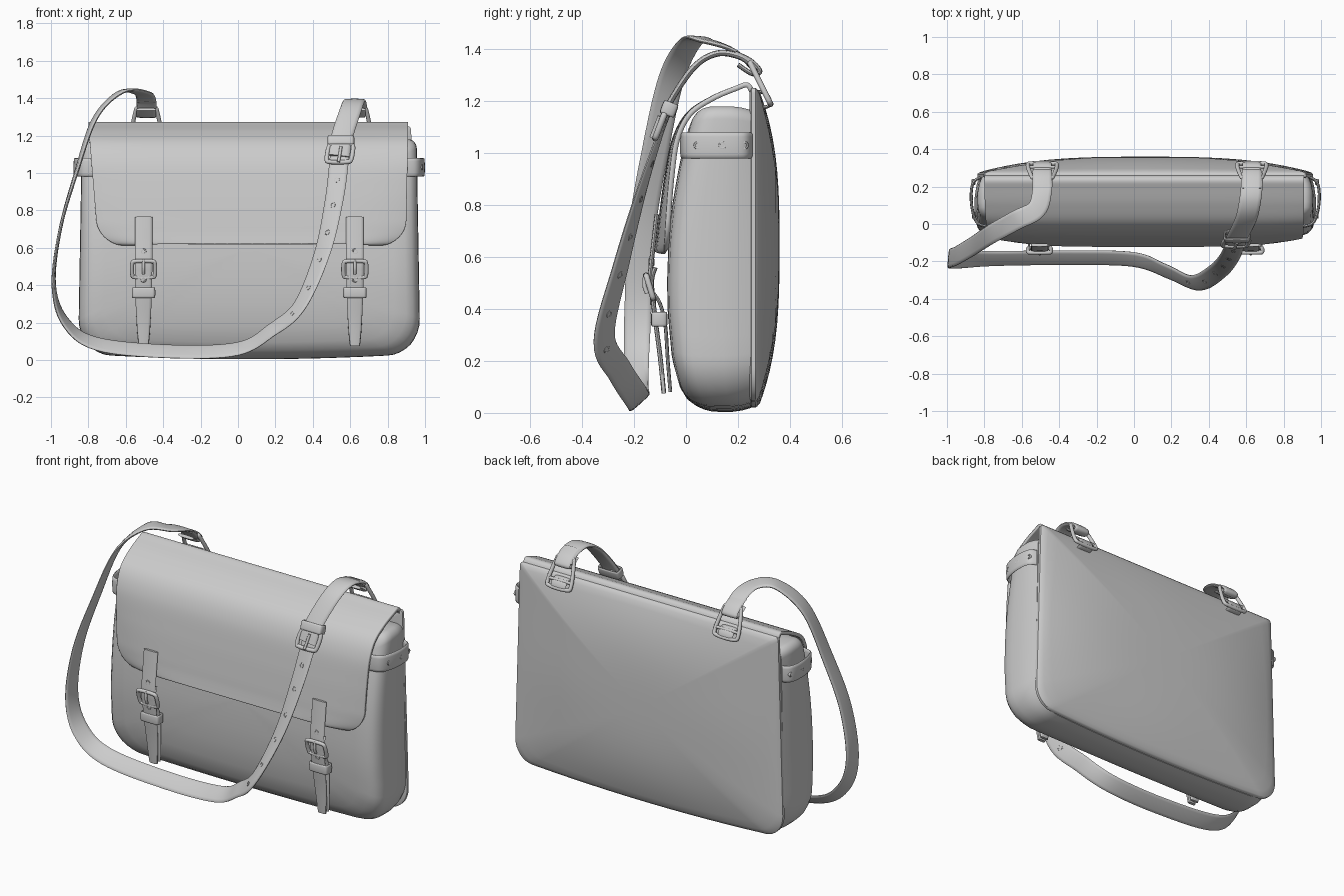
import bpy, math
from mathutils import Vector as V

if "Cube" in bpy.data.objects:
    bpy.data.objects.remove(bpy.data.objects["Cube"])

X, Y, Z = V((1, 0, 0)), V((0, 1, 0)), V((0, 0, 1))


def make(name, verts, faces, angle=50):
    me = bpy.data.meshes.new(name)
    me.from_pydata([tuple(v) for v in verts], [], faces)
    ob = bpy.data.objects.new(name, me)
    bpy.context.collection.objects.link(ob)
    bpy.ops.object.select_all(action='DESELECT')
    bpy.context.view_layer.objects.active = ob
    ob.select_set(True)
    bpy.ops.object.mode_set(mode='EDIT')
    bpy.ops.mesh.select_all(action='SELECT')
    bpy.ops.mesh.normals_make_consistent(inside=False)
    bpy.ops.object.mode_set(mode='OBJECT')
    bpy.ops.object.shade_smooth_by_angle(angle=math.radians(angle))
    return ob


def rings_mesh(name, rings, cyclic=False):
    k, n = len(rings[0]), len(rings)
    faces = []
    for i in range(n if cyclic else n - 1):
        j = (i + 1) % n
        faces += [(i*k + a, i*k + (a+1) % k, j*k + (a+1) % k, j*k + a) for a in range(k)]
    if not cyclic:
        faces += [tuple(range(k)), tuple(range((n-1)*k, n*k))]
    return make(name, [v for r in rings for v in r], faces)


def spline(pts, cyclic=False, seg=8):
    # Catmull-Rom samples
    pts, n, out = [V(p) for p in pts], len(pts), []
    get = (lambda i: pts[i % n]) if cyclic else (lambda i: pts[max(0, min(n-1, i))])
    for i in range(n if cyclic else n - 1):
        a, b, c, d = (get(i + o) for o in (-1, 0, 1, 2))
        for s in range(seg):
            t = s / seg
            out.append(0.5*(2*b + (c-a)*t + (2*a-5*b+4*c-d)*t*t + (3*b-a-3*c+d)*t**3))
    return out if cyclic else out + [pts[-1]]


def sweep(name, pts, dirs, a, b, cyclic=False, seg=8, tip=1.0):
    # flat or round section along a path; dirs give the width direction
    P = spline(pts, cyclic, seg)
    D = spline(dirs, cyclic, seg) if isinstance(dirs, list) else [dirs]*len(P)
    e = 1 if a == b else 0.6
    n, rings, frames = len(P), [], []
    for i, p in enumerate(P):
        t = (P[(i+1) % n] - P[i-1]) if cyclic else (P[min(i+1, n-1)] - P[max(i-1, 0)])
        t.normalize()
        d = (D[i] - t*D[i].dot(t)).normalized()
        m = t.cross(d)
        w = a*(1 + (tip - 1)*(i/(n-1))**3)
        ring = []
        for q in range(12):
            c, s = math.cos(q*math.pi/6), math.sin(q*math.pi/6)
            ring.append(p + d*w*math.copysign(abs(c)**e, c) + m*b*math.copysign(abs(s)**e, s))
        rings.append(ring)
        frames.append((p, d, t))
    rings_mesh(name, rings, cyclic)
    return frames


def loop(name, c, R, U, w, h, a, b, top=1.0, seg=5):
    # rounded rectangular loop in the R/U plane
    R, U, c = R.normalized(), U.normalized(), V(c)
    loc = [(-.7, -1), (.7, -1), (1, -.7), (top, .7), (.7*top, 1), (-.7*top, 1), (-top, .7), (-1, -.7)]
    sweep(name, [c + R*x*w + U*z*h for x, z in loc], R.cross(U), a, b, True, seg)


def eyelet(name, c, R, U, depth=.011):
    pts = [V(c) + (R*math.cos(q*math.pi/4) + U*math.sin(q*math.pi/4))*.012 for q in range(8)]
    sweep(name, pts, R.cross(U), depth, .004, True, 2)


def lerp(z, table):
    for (z0, v0), (z1, v1) in zip(table, table[1:]):
        if z <= z1:
            return v0 + (v1-v0)*max(0, (z-z0)/(z1-z0))
    return table[-1][1]


def outline(cx, wt, wb, z0, z1, rb, rt, round_off=0):
    # rounded panel outline in x/z, tapered, with a sagging base; round_off blends it to an ellipse
    h, pts = z1 - z0, []
    for sx, z, r, a0 in ((1, z0+rb, rb, -90), (1, z1-rt, rt, 0), (-1, z1-rt, rt, 90), (-1, z0+rb, rb, 180)):
        for i in range(9):
            a = math.radians(a0 + i*90/8)
            pts.append(V((sx*(1-r) + r*math.cos(a), 0, z + r*math.sin(a))))
    full = []
    for i, p in enumerate(pts):
        q = pts[(i+1) % len(pts)]
        m = 12 if (q-p).length > .3 else 1
        full += [p.lerp(q, j/m) for j in range(m)]
    for p in full:
        a = math.atan2((p.z - (z0+z1)/2)/(h/2), p.x)
        p[:] = p.lerp(V((math.cos(a), 0, (z0+z1)/2 + h/2*math.sin(a))), round_off)
        f = (p.z - z0)/h
        p.z += .03*p.x**2*(1-f)
        p.x = cx + p.x*(wb + (wt-wb)*f)
    return full


# main pouch: soft front, gusset sides
front_y = [(0, .05), (.05, .0), (.1, -.025), (.16, -.042), (.22, -.055), (.38, -.07), (.5, -.073), (.65, -.068),
           (.8, -.053), (.95, -.027), (1.1, .01), (1.2, .04)]
shape, mid, rings = outline(.06, .895, .915, .004, 1.18, .19, .05), V((.06, 0, .6)), []
for s, t in ((.05, 0), (.3, 0), (.5, 0), (.7, 0), (.85, .005), (.92, .025), (.96, .07), (.985, .15), (.997, .26),
             (1, .4), (1, .65), (.99, .85), (.975, 1)):
    ring = []
    for p in shape:
        q = mid + (p-mid)*s
        q.y = lerp(q.z, front_y)*(1-t) + .25*t
        ring.append(q)
    rings.append(ring)
rings_mesh("pouch_body", rings)

# bulging back panel with a rim
mid, rings = V((.06, 0, .64)), []
for s, y in [(.05, .25), (.98, .245), (1, .252), (1, .268), (.99, .275)] + [
        (s, .36 - .082*s**3) for s in (.97, .92, .85, .77, .68, .58, .48, .36, .22, .08)]:
    shape = outline(.06, .865, .9, .02, 1.25, .13, .02, 0 if y < .277 else (1-s)**.8)
    rings.append([mid + (p-mid)*s + Y*y for p in shape])
rings_mesh("back_panel", rings)

# flap: wraps from the back edge over the top and down the front
prof = spline([(0, .255, 1.235), (0, .235, 1.262), (0, .19, 1.248), (0, .1, 1.21), (0, .01, 1.15), (0, -.045, 1.05),
               (0, -.075, .9), (0, -.095, .75), (0, -.103, .68), (0, -.112, .62)])
dist = [0]
for p, q in zip(prof, prof[1:]):
    dist.append(dist[-1] + (q-p).length)
rows, r, N = [], .13, 32
for p, s in zip(prof, dist):
    f = max(0, min(1, (1.25-p.z)/.63))
    k = max(0, (s - dist[-1] + r)/r)
    half = .855 - .035*f - r*(1 - math.sqrt(max(0, 1-k*k)))
    row = []
    for j in range(N+1):
        u = math.sin((2*j/N - 1)*math.pi/2)
        row.append(V((.055 + .02*f + u*half, p.y + .035*f*u**6, p.z)))
    rows.append(row)
W = N + 1
flap = make("flap", [v for row in rows for v in row],
            [(i*W+j, i*W+j+1, (i+1)*W+j+1, (i+1)*W+j) for i in range(len(rows)-1) for j in range(N)])
sol = flap.modifiers.new("thickness", 'SOLIDIFY')
sol.thickness, sol.offset = .02, 0

# front closing straps with buckle, prong and keeper
for side, x in (("left", -.505), ("right", .625)):
    sweep(f"front_strap_upper_{side}", [(x, -.112, .765), (x, -.125, .65), (x, -.138, .53), (x, -.135, .47)],
          X, .047, .009)
    sweep(f"front_strap_tail_{side}", [(x, -.118, .56), (x, -.132, .5), (x, -.118, .36), (x, -.1, .22), (x, -.085, .075)],
          X, .047, .009, tip=.55)
    sweep(f"pouch_tab_{side}", [(x, -.125, .46), (x, -.1, .42), (x, -.08, .34), (x, -.07, .2), (x, -.06, .08)],
          X, .045, .007, tip=.6)
    loop(f"front_buckle_{side}", (x, -.14, .485), X, V((0, -.3, 1)), .06, .045, .011, .011)
    sweep(f"front_prong_{side}", [(x, -.15, .46), (x, -.16, .49), (x, -.157, .535)], X, .008, .008)
    loop(f"front_keeper_{side}", (x, -.103, .36), X, Y, .055, .025, .028, .006)
    for z, y in ((.58, -.133), (.43, -.127)):
        eyelet(f"front_eyelet_{side}", (x, y, z), X, Z)

# gusset bands on both sides
for side, s in (("left", -1), ("right", 1)):
    def bx(v): return .06 + s*v
    sweep(f"side_band_{side}", [(bx(v), y, 1.03) for v, y in ((.83, -.015), (.89, .0), (.918, .05), (.931, .14),
          (.92, .22), (.88, .25))], Z, .05, .008)
    for y, v in ((.045, .916), (.14, .93), (.225, .918)):
        eyelet(f"band_eyelet_{side}", (bx(v), y, 1.03), Y, Z, .01)

# metal rings on the back with leather tabs
for side, x in (("left", -.49), ("right", .63)):
    up = V((0, -.45, .9)).normalized()
    c = V((x, .285, 1.27))
    loop(f"strap_ring_{side}", c, X, up, .078, .088, .011, .011, top=.75)
    p = c - up*.045
    sweep(f"ring_bar_{side}", [p - X*.072, p, p + X*.072], up, .009, .009)
    sweep(f"ring_tab_{side}", [(x, .25, 1.2), (x, .275, 1.235), (x, .31, 1.225), (x, .325, 1.19), (x, .3, 1.175),
          (x, .27, 1.18)], X, .05, .007)

# long shoulder strap hanging across the front
path = [(-.49, .28, 1.30), (-.49, .19, 1.39), (-.52, .08, 1.43), (-.63, .02, 1.43), (-.765, -.055, 1.29),
        (-.865, -.12, 1.0), (-.95, -.17, .7), (-.985, -.185, .4), (-.92, -.19, .2), (-.75, -.185, .085),
        (-.35, -.18, .045), (0, -.19, .06), (.18, -.255, .16), (.33, -.315, .29), (.45, -.25, .57),
        (.515, -.17, .86), (.545, -.09, 1.1), (.56, -.055, 1.17)]
wide = [(1, 0, 0), (1, 0, 0), (.9, -.4, 0), (.5, -.85, .1), (.3, -.9, .2), (.1, -1, 0), (0, -1, 0),
        (-.1, -1, -.1), (-.2, -.9, -.4), (0, -.75, -.67), (0, -.75, -.67), (0, -.75, -.67),
        (.3, -.75, -.5), (.6, -.75, -.2), (.85, -.55, 0), (.95, -.3, 0), (1, -.1, 0), (1, 0, 0)]
frames = sweep("shoulder_strap", path, wide, .052, .009)
for i in (102, 107, 111, 115, 119, 123):
    eyelet("shoulder_eyelet", *frames[i])

# upper buckle end of the shoulder strap and the folded ends at the rings
sweep("shoulder_strap_upper", [(.54, -.105, 1.09), (.555, -.065, 1.19), (.6, .03, 1.33), (.62, .12, 1.383),
      (.63, .21, 1.37), (.63, .27, 1.325)], X, .058, .012)
for side, x in (("left", -.49), ("right", .63)):
    sweep(f"strap_fold_{side}", [(x, .19, 1.385), (x, .25, 1.355), (x, .285, 1.315), (x, .255, 1.305), (x, .2, 1.34)],
          X, .052, .009)

# shoulder buckle with prong and keeper
up = V((.15, .35, .92)).normalized()
loop("shoulder_buckle", (.545, -.1, 1.105), X, up, .065, .05, .012, .012)
sweep("shoulder_prong", [V((.545, -.115, 1.105)) + up*t for t in (-.05, 0, .04)], X, .008, .008)
loop("shoulder_keeper", (.55, -.065, 1.17), X, X.cross(up), .064, .024, .026, .006)
